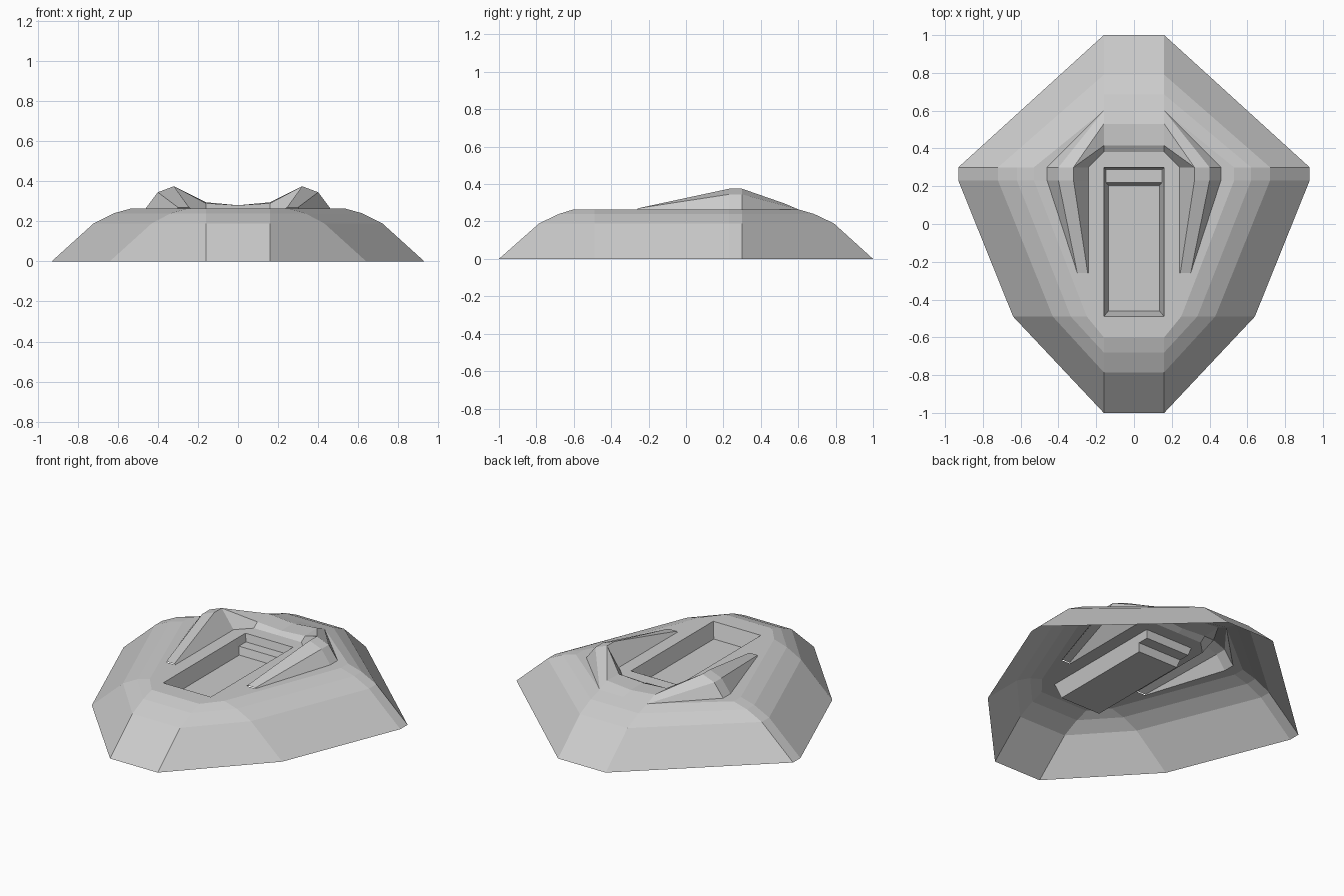
import bpy, bmesh

if "Cube" in bpy.data.objects:
    bpy.data.objects.remove(bpy.data.objects["Cube"])

Z = 0.265  # deck height


def make(name, faces):
    """Build the right half from point lists, then mirror it across x = 0."""
    bm = bmesh.new()
    cache = {}
    for pts in faces:
        verts = []
        for p in pts:
            v = cache.setdefault(p, None) or bm.verts.new(p)
            cache[p] = v
            if v not in verts:
                verts.append(v)
        if len(verts) > 2 and bm.faces.get(verts) is None:
            bm.faces.new(verts)
    bmesh.ops.recalc_face_normals(bm, faces=bm.faces)
    if sum(f.normal.z * f.calc_area() for f in bm.faces) < 0:
        bmesh.ops.reverse_faces(bm, faces=bm.faces)
    me = bpy.data.meshes.new(name)
    bm.to_mesh(me)
    bm.free()
    ob = bpy.data.objects.new(name, me)
    bpy.context.collection.objects.link(ob)
    mod = ob.modifiers.new("mirror", 'MIRROR')
    mod.use_clip = True
    return ob


def loft(rows):
    """Faces between neighbouring rows of points."""
    return [(a[i], a[i + 1], b[i + 1], b[i])
            for a, b in zip(rows, rows[1:]) for i in range(len(a) - 1)]


def flat(*pts):
    return tuple((x, y, Z) for x, y in pts)


# Sloping hull: front y, front corner x, side x, back y, height
def ring(front, corner, side, back, z):
    return [(x, y, z) for x, y in ((0, front), (.16, front), (corner, -.49),
            (side, .23), (side, .30), (.16, back), (0, back))]


make("hull", loft([ring(-1, .64, .93, 1, 0),
                   ring(-.785, .43, .72, .79, .19),
                   ring(-.68, .335, .62, .685, .24),
                   ring(-.60, .25, .53, .60, Z)]))

# Flat deck around the fins and the recess
make("deck", [
    flat((0, -.60), (.16, -.60), (.16, -.49), (0, -.49)),
    flat((.16, -.60), (.25, -.49), (.30, -.26), (.24, -.26), (.16, -.49)),
    flat((.25, -.49), (.53, .23), (.46, .23), (.30, -.26)),
    flat((.53, .23), (.53, .30), (.46, .30), (.46, .23)),
    flat((.53, .30), (.16, .60), (.46, .30)),
    flat((.16, -.49), (.24, -.26), (.24, .23), (.24, .30), (.16, .30)),
    flat((.24, .30), (.16, .38), (.16, .30)),
    flat((.16, .30), (.16, .38), (0, .38), (0, .30)),
])


# Side fins running into the low wall behind the recess
def fin(y):
    return [(.46, y, Z), (.40, y, .345), (.32, y, .375), (.32, y, .375), (.24, y, Z)]


make("fins_and_rear_wall", loft([
    [(.30, -.26, Z), (.30, -.26, .27), (.245, -.26, .27), (.245, -.26, .27), (.24, -.26, Z)],
    fin(.23), fin(.30),
    [(.16, .60, Z), (.16, .60, Z), (.16, .53, .295), (.16, .415, .29), (.16, .38, Z)],
    [(0, .60, Z), (0, .60, Z), (0, .53, .28), (0, .415, .28), (0, .38, Z)]]))


# Recess with a step at the back
def section(y_rim, x, y, z):
    return [(.16, y_rim, Z), (x, y, z), (0, y, z)]


make("recess", loft([section(-.49, .16, -.49, Z),
                     section(-.49, .135, -.46, .175),
                     section(.20, .135, .205, .175),
                     section(.22, .148, .22, .22),
                     section(.30, .148, .288, .22),
                     section(.30, .16, .30, Z)]))
